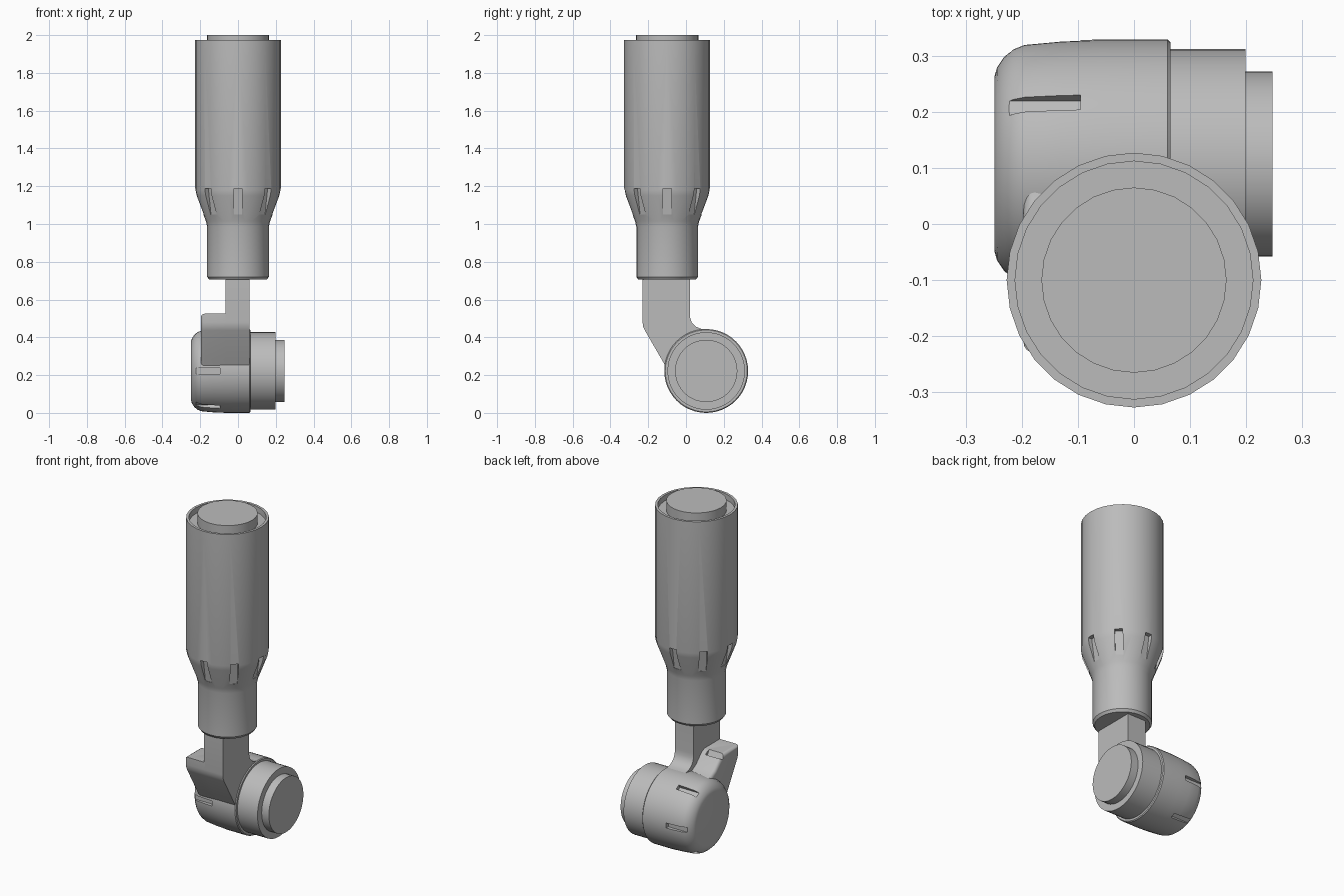
import bpy, bmesh, math
from mathutils import Matrix, Vector

if "Cube" in bpy.data.objects:
    bpy.data.objects.remove(bpy.data.objects["Cube"], do_unlink=True)

grey = bpy.data.materials.new("plain grey")
grey.use_nodes = True
grey.diffuse_color = (0.5, 0.5, 0.5, 1)
grey.node_tree.nodes["Principled BSDF"].inputs["Base Color"].default_value = (0.5, 0.5, 0.5, 1)

SLEEVE_Y = -0.1
HUB = Vector((0, 0.107, 0.222))
TO_X = Matrix.Translation(HUB) @ Matrix.Rotation(math.pi / 2, 4, 'Y')


def make(name, bm, matrix=Matrix()):
    bm.transform(matrix)
    bmesh.ops.recalc_face_normals(bm, faces=bm.faces)
    mesh = bpy.data.meshes.new(name)
    bm.to_mesh(mesh)
    bm.free()
    mesh.materials.append(grey)
    obj = bpy.data.objects.new(name, mesh)
    bpy.context.collection.objects.link(obj)
    return obj


def lathe(name, profile, sides, matrix):
    """Spin (radius, height) points around local z."""
    bm = bmesh.new()
    verts = [bm.verts.new((r, 0, h)) for r, h in profile]
    edges = [bm.edges.new(p) for p in zip(verts, verts[1:])]
    bmesh.ops.spin(bm, geom=verts + edges, axis=(0, 0, 1), cent=(0, 0, 0),
                   angle=math.tau, steps=sides, use_duplicate=False)
    bmesh.ops.remove_doubles(bm, verts=bm.verts, dist=0.0005)
    return make(name, bm, matrix)


def prism(bm, outline, x0, x1, matrix=Matrix()):
    """Extrude a (y, z) outline from x0 to x1."""
    verts = [bm.verts.new(matrix @ Vector((x0, y, z))) for y, z in outline]
    face = bm.faces.new(verts)
    new = bmesh.ops.extrude_face_region(bm, geom=[face])["geom"]
    shift = matrix.to_3x3() @ Vector((x1 - x0, 0, 0))
    bmesh.ops.translate(bm, vec=shift, verts=[g for g in new if isinstance(g, bmesh.types.BMVert)])


def apply(obj, mod):
    bpy.context.view_layer.objects.active = obj
    bpy.ops.object.modifier_apply(modifier=mod.name)


def cut(obj, cutter):
    mod = obj.modifiers.new("slots", 'BOOLEAN')
    mod.operation = 'DIFFERENCE'
    mod.solver = 'EXACT'
    mod.object = cutter
    apply(obj, mod)
    bpy.data.objects.remove(cutter, do_unlink=True)


# Handle sleeve: neck, flare, long tube and recessed top
sleeve = lathe("handle_sleeve", [
    (0, 0.705), (0.152, 0.705), (0.163, 0.72), (0.163, 0.985), (0.17, 1.015),
    (0.221, 1.15), (0.227, 1.18), (0.227, 1.975), (0.212, 1.975),
    (0.212, 1.94), (0, 1.94)], 28, Matrix.Translation((0, SLEEVE_Y, 0)))

# Eight grip slots around the flare
bm = bmesh.new()
for i in range(8):
    turn = Matrix.Translation((0, SLEEVE_Y, 0)) @ Matrix.Rotation(i * math.pi / 4, 4, 'Z')
    prism(bm, [(0.18, 1.05), (0.2, 1.188), (0.3, 1.188), (0.3, 1.05)], -0.022, 0.022, turn)
cut(sleeve, make("grip_cutter", bm))

# Plug in the top of the sleeve
plug = lathe("top_plug", [(0, 1.93), (0.165, 1.93), (0.165, 2), (0, 2)], 28,
             Matrix.Translation((0, SLEEVE_Y, 0)))

# Joint housing with rounded closed end
housing = lathe("joint_housing", [
    (0, -0.249), (0.155, -0.249), (0.172, -0.244), (0.19, -0.232), (0.205, -0.215),
    (0.213, -0.195), (0.219, -0.13), (0.222, -0.06), (0.222, 0.06), (0.217, 0.065),
    (0, 0.065)], 48, TO_X)


def hub_slots(name, angles, floor):
    bm = bmesh.new()
    for a in angles:
        turn = Matrix.Translation(HUB) @ Matrix.Rotation(math.radians(a), 4, 'X')
        prism(bm, [(floor, -0.015), (0.4, -0.015), (0.4, 0.015), (floor, 0.015)],
              -0.235, -0.095, turn)
    return make(name, bm)


cut(housing, hub_slots("housing_cutter", [0, 60, 180, 240, 300], 0.198))

# Stepped barrel and end disc
barrel = lathe("joint_barrel", [(0, 0.05), (0.205, 0.05), (0.205, 0.199), (0, 0.199)], 48, TO_X)
disc = lathe("end_disc", [(0, 0.19), (0.165, 0.19), (0.165, 0.247), (0, 0.247)], 40, TO_X)

# Stem linking the sleeve to the joint
front_edge = [(-0.23, 0.48), (-0.227, 0.457), (-0.218, 0.437), (-0.13, 0.285), (-0.11, 0.25)]
bm = bmesh.new()
prism(bm, [(-0.23, 0.72)] + front_edge + [
    (0.1, 0.24), (0.107, 0.442), (0.075, 0.446), (0.05, 0.458), (0.031, 0.478),
    (0.022, 0.503), (0.02, 0.53), (0.02, 0.72)], -0.065, 0.06)
stem = make("stem", bm)

# Shoulder block beside the stem, flush with its front
bm = bmesh.new()
prism(bm, [(-0.23, 0.525)] + front_edge + [
    (0.08, 0.24), (0.08, 0.425), (0.035, 0.435), (0.0, 0.455), (-0.06, 0.515), (-0.085, 0.525)],
    -0.197, -0.06)
outer = [e for e in bm.edges if all(v.co.x < -0.19 for v in e.verts)]
bmesh.ops.bevel(bm, geom=outer, offset=0.02, segments=4, profile=0.5, affect='EDGES')
shoulder = make("shoulder_block", bm)
cut(shoulder, hub_slots("shoulder_cutter", [120], 0.325))

# Smooth round surfaces, keep creases sharp
bpy.ops.object.select_all(action='DESELECT')
for obj in (sleeve, plug, housing, barrel, disc, stem, shoulder):
    obj.select_set(True)
bpy.context.view_layer.objects.active = sleeve
bpy.ops.object.shade_smooth_by_angle(angle=math.radians(30))
